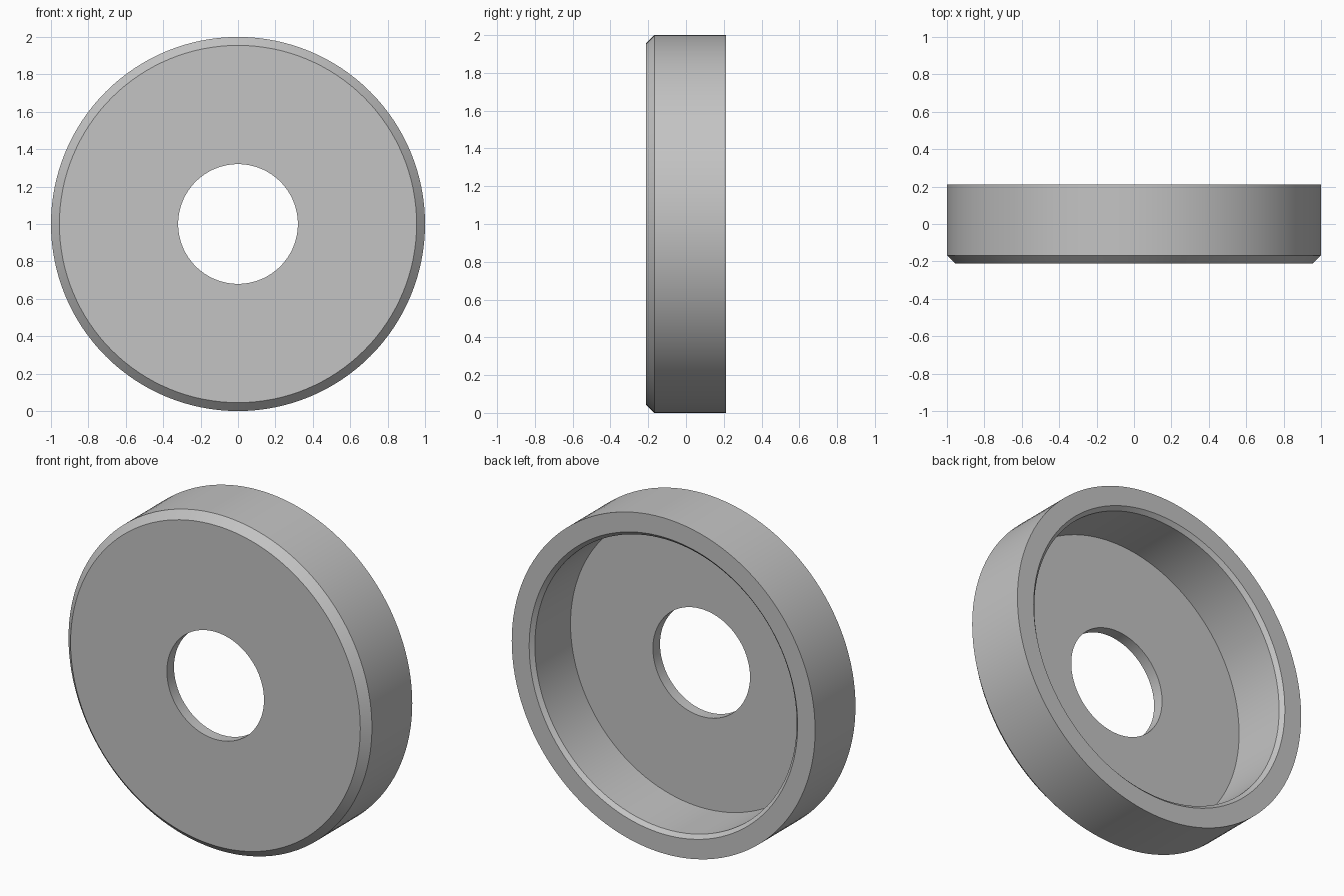
import bpy
import math

SEGMENTS = 128
HALF_DEPTH = 0.2125
CHAMFER = 0.045
LIP = 0.022
FLOOR = 0.067
HOLE_R, WALL_R, OUTER_R = 0.32, 0.863, 1.0

cube = bpy.data.objects.get("Cube")
if cube:
    bpy.data.objects.remove(cube, do_unlink=True)

# Plain grey material
grey = bpy.data.materials.new("plain_grey")
grey.use_nodes = True
colour = (0.55, 0.55, 0.55, 1)
grey.diffuse_color = colour
grey.node_tree.nodes["Principled BSDF"].inputs["Base Color"].default_value = colour

# Closed cross-section (radius, y): front face, chamfer, rim, lip, cup floor
profile = [
    (HOLE_R, -HALF_DEPTH),
    (OUTER_R - CHAMFER, -HALF_DEPTH),
    (OUTER_R, CHAMFER - HALF_DEPTH),
    (OUTER_R, HALF_DEPTH),
    (WALL_R + LIP, HALF_DEPTH),
    (WALL_R, HALF_DEPTH - LIP),
    (WALL_R, FLOOR - HALF_DEPTH),
    (HOLE_R, FLOOR - HALF_DEPTH),
]


def lathe(name, section, steps):
    """Revolve a closed section around the y axis."""
    count = len(section)
    verts, faces = [], []
    for i in range(steps):
        a = math.tau * i / steps
        verts += [(r * math.cos(a), y, OUTER_R + r * math.sin(a)) for r, y in section]
        here, there = i * count, (i + 1) % steps * count
        for j in range(count):
            k = (j + 1) % count
            faces.append((here + j, here + k, there + k, there + j))
    mesh = bpy.data.meshes.new(name)
    mesh.from_pydata(verts, [], faces)
    mesh.materials.append(grey)
    obj = bpy.data.objects.new(name, mesh)
    bpy.context.collection.objects.link(obj)
    return obj


# Cup-shaped disc with a central hole
disc = lathe("cupped_disc", profile, SEGMENTS)
bpy.ops.object.select_all(action="DESELECT")
disc.select_set(True)
bpy.context.view_layer.objects.active = disc

# Outward normals, then smooth walls with sharp rims
bpy.ops.object.mode_set(mode="EDIT")
bpy.ops.mesh.select_all(action="SELECT")
bpy.ops.mesh.normals_make_consistent(inside=False)
bpy.ops.object.mode_set(mode="OBJECT")
bpy.ops.object.shade_smooth_by_angle(angle=math.radians(30))
